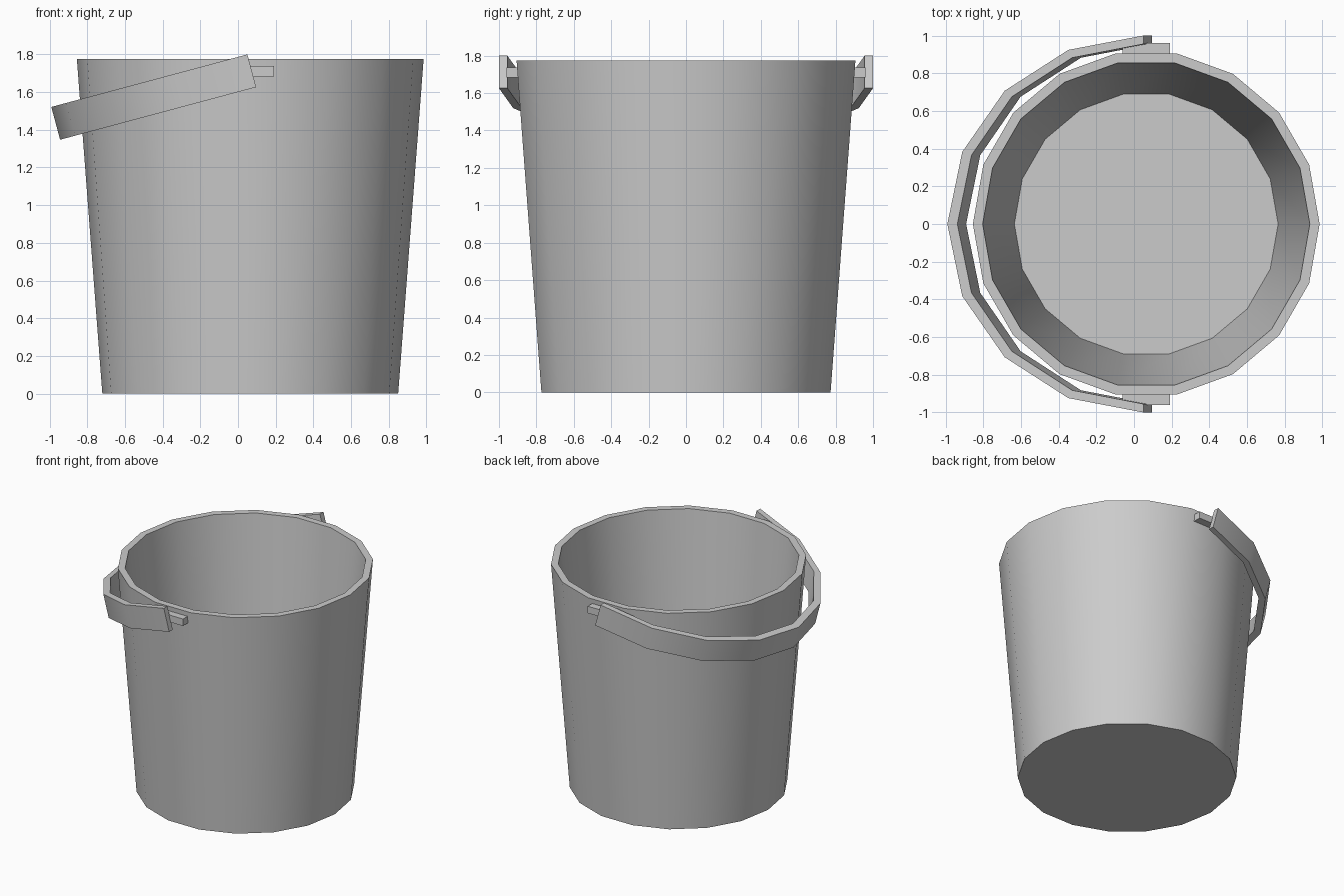
import bpy, bmesh
from math import sin, cos, pi, radians
from mathutils import Matrix

if "Cube" in bpy.data.objects:
    bpy.data.objects.remove(bpy.data.objects["Cube"])

CX, SIDES = 0.065, 18


def finish(bm, name):
    bmesh.ops.recalc_face_normals(bm, faces=bm.faces)
    me = bpy.data.meshes.new(name)
    bm.to_mesh(me)
    bm.free()
    ob = bpy.data.objects.new(name, me)
    bpy.context.collection.objects.link(ob)
    bpy.ops.object.select_all(action='DESELECT')
    ob.select_set(True)
    bpy.context.view_layer.objects.active = ob
    bpy.ops.object.shade_smooth_by_angle(angle=radians(30))
    return ob


def skin(bm, rings, closed):
    # joins neighbouring vertex rings with quads
    n = len(rings[0])
    for a, b in zip(rings, rings[1:]):
        for i in range(n if closed else n - 1):
            j = (i + 1) % n
            bm.faces.new((a[i], a[j], b[j], b[i]))
    bm.faces.new(rings[0])
    bm.faces.new(rings[-1])


# bucket body: outer base, outer rim, inner rim, inner floor
bm = bmesh.new()
profile = [(0.785, 0.0), (0.92, 1.775), (0.868, 1.775), (0.70, 0.05)]
rings = [[bm.verts.new((CX + r * cos(2 * pi * i / SIDES),
                        r * sin(2 * pi * i / SIDES), z))
          for i in range(SIDES)] for r, z in profile]
skin(bm, rings, True)
finish(bm, "bucket_body")

# handle: flat half-elliptical band, tilted down to the left
bm = bmesh.new()
h = 0.09
section = [(1.077, 1.0, h), (1.077, 1.0, -h), (1.022, 0.955, -h), (1.022, 0.955, h)]
rings = []
for k in range(9):
    t = pi / 2 + pi * k / 8
    rings.append([bm.verts.new((a * cos(t), b * sin(t), z)) for a, b, z in section])
skin(bm, rings, True)
bm.transform(Matrix.Translation((0.073, 0, 1.713)) @ Matrix.Rotation(radians(-15), 4, 'Y'))
finish(bm, "handle")

# pivot pegs on both sides of the rim
for side, label in ((-1, "front"), (1, "back")):
    bm = bmesh.new()
    bmesh.ops.create_cube(bm, size=1, matrix=Matrix.Translation((CX, side * 0.92, 1.71))
                          @ Matrix.Diagonal((0.25, 0.08, 0.055, 1)))
    finish(bm, "pivot_peg_" + label)
